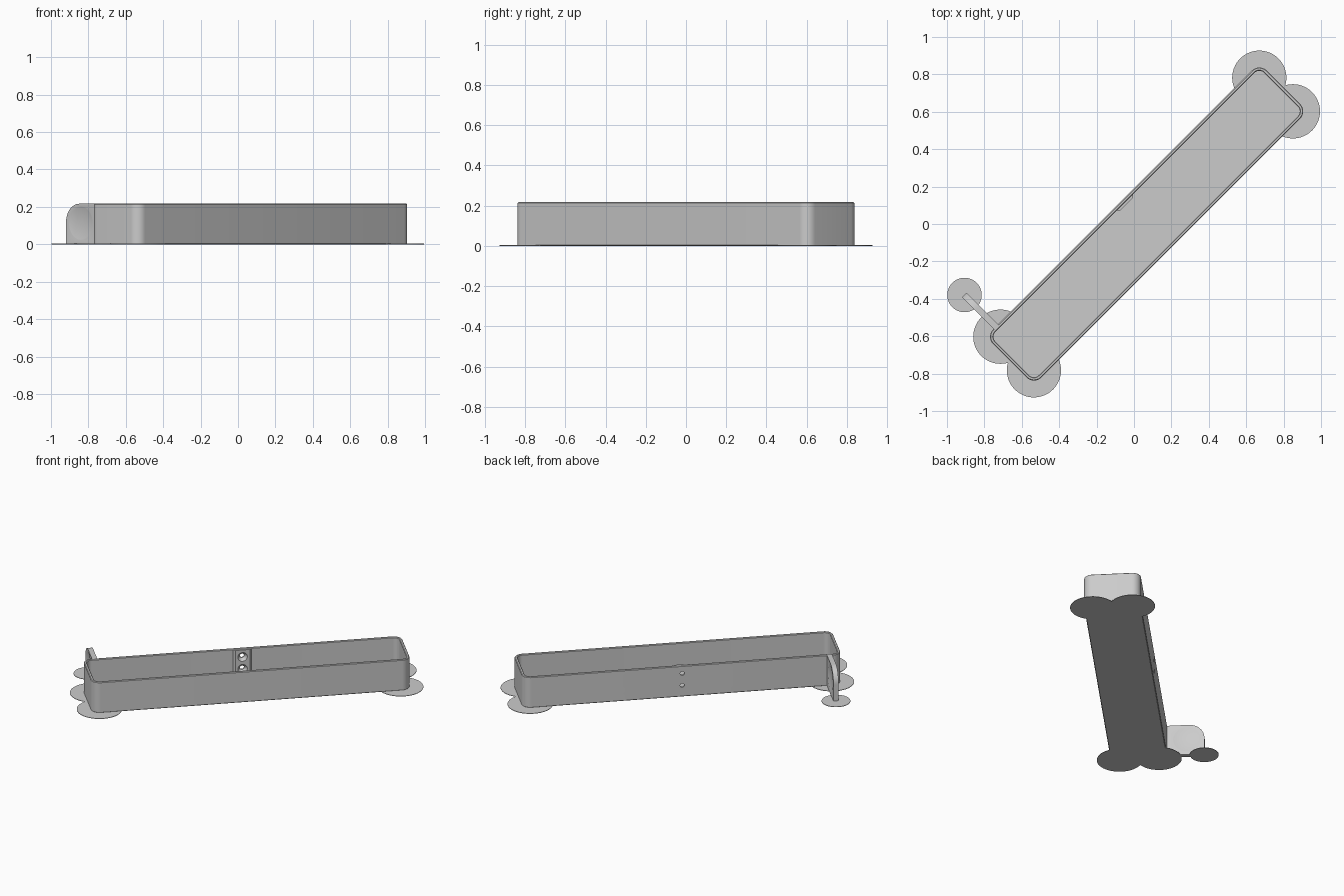
import bpy, bmesh, math
from mathutils import Matrix, Vector

cube = bpy.data.objects.get("Cube")
if cube:
    bpy.data.objects.remove(cube, do_unlink=True)

H = 0.217                    # overall height
U, V, R = 0.979, 0.127, 0.055  # corner centres and corner radius
WALL = 0.018
PLACE = Matrix.Translation((0.0675, 0, 0)) @ Matrix.Rotation(math.radians(45), 4, "Z")

grey = bpy.data.materials.new("plain_grey")
grey.use_nodes = True
grey.diffuse_color = (0.6, 0.6, 0.6, 1)
grey.node_tree.nodes["Principled BSDF"].inputs["Base Color"].default_value = (0.6, 0.6, 0.6, 1)


def finish(name, bm, helper=False):
    bmesh.ops.recalc_face_normals(bm, faces=bm.faces)
    mesh = bpy.data.meshes.new(name)
    bm.to_mesh(mesh)
    bm.free()
    mesh.materials.append(grey)
    ob = bpy.data.objects.new(name, mesh)
    ob.matrix_world = PLACE
    bpy.context.collection.objects.link(ob)
    if helper:
        ob.hide_render = True
        ob.hide_set(True)
    return ob


def stack(bm, loops):
    """Skin a list of equal point loops and cap both ends."""
    rings = [[bm.verts.new(p) for p in loop] for loop in loops]
    for a, b in zip(rings, rings[1:]):
        for i in range(len(a)):
            j = (i + 1) % len(a)
            bm.faces.new((a[i], a[j], b[j], b[i]))
    bm.faces.new(rings[0])
    bm.faces.new(rings[-1])


def rounded_rect(inset, z, steps=10):
    pts = []
    for q, (su, sv) in enumerate(((1, 1), (-1, 1), (-1, -1), (1, -1))):
        for i in range(steps + 1):
            a = math.pi / 2 * (q + i / steps)
            pts.append(Vector((su * U + (R - inset) * math.cos(a),
                               sv * V + (R - inset) * math.sin(a), z)))
    return pts


def cut(ob, cutter):
    mod = ob.modifiers.new("cut", "BOOLEAN")
    mod.object = cutter
    mod.operation = "DIFFERENCE"
    mod.solver = "EXACT"


def smooth(ob):
    bpy.ops.object.select_all(action="DESELECT")
    ob.select_set(True)
    bpy.context.view_layer.objects.active = ob
    for mod in list(ob.modifiers):
        bpy.ops.object.modifier_apply(modifier=mod.name)
    bpy.ops.object.shade_smooth_by_angle(angle=math.radians(30))


# Open tray with thin walls and softened rim
bm = bmesh.new()
c = 0.004
stack(bm, [rounded_rect(i, z) for i, z in (
    (c, 0), (0, c), (0, H - c), (c, H), (WALL - c, H), (WALL, H - c), (WALL, WALL))])
tray = finish("tray", bm)

# Raised screw pad on the inside of the long wall
inner = V + R - WALL
bm = bmesh.new()
pad = ((-0.06, inner + 0.005), (-0.06, inner), (-0.047, inner - 0.014),
       (0.047, inner - 0.014), (0.06, inner), (0.06, inner + 0.005))
stack(bm, [[(u, v, z) for u, v in pad] for z in (WALL - 0.004, H - c)])
screw_pad = finish("screw_pad", bm)

# Two countersunk screw holes
bm = bmesh.new()
for z in (0.08, 0.164):
    stack(bm, [[(r * math.cos(math.tau * i / 32), v, z + r * math.sin(math.tau * i / 32))
                for i in range(32)]
               for r, v in ((0.014, 0.2), (0.014, 0.17), (0.032, inner - 0.015), (0.032, 0.13))])
holes = finish("screw_hole_cutter", bm, True)
cut(tray, holes)
cut(screw_pad, holes)

# Thumb tab at one corner, rounded at its upper outer corner
TU, TIP, T, CR = -0.957, 0.422, 0.034, 0.1
outline = [(V + R - 0.005, 0), (TIP, 0)]
for i in range(13):
    a = math.pi / 2 * i / 12
    outline.append((TIP - CR + CR * math.cos(a), H - CR + CR * math.sin(a)))
outline.append((V + R - 0.005, H))
bm = bmesh.new()
stack(bm, [[(TU + s * T / 2, v, z) for v, z in outline] for s in (-1, 1)])
tab = finish("thumb_tab", bm)

# Shallow round dimple on each side of the tab
bm = bmesh.new()
rad, depth = 0.09, 0.009
ball = (rad ** 2 + depth ** 2) / (2 * depth)
for s in (-1, 1):
    loops = []
    for k in range(1, 9):
        a = 1.3 * math.asin(rad / ball) * k / 8
        loops.append([(TU + s * (T / 2 - depth + ball * (1 - math.cos(a))),
                       0.31 + ball * math.sin(a) * math.cos(math.tau * i / 40),
                       0.113 + ball * math.sin(a) * math.sin(math.tau * i / 40))
                      for i in range(40)])
    stack(bm, loops)
dimples = finish("dimple_cutter", bm, True)
cut(tab, dimples)

# Thin round pads under the corners and the tab tip
discs = []
feet = [(u, v, 0.145) for u in (-U, U) for v in (-V, V)] + [(TU, 0.42, 0.092)]
for n, (u, v, r) in enumerate(feet):
    bm = bmesh.new()
    bmesh.ops.create_cone(bm, cap_ends=True, segments=64, radius1=r, radius2=r, depth=0.003,
                          matrix=Matrix.Translation((u, v, 0.0015)))
    discs.append(finish("corner_disc_%d" % (n + 1) if n < 4 else "tab_disc", bm))

for ob in [tray, screw_pad, tab] + discs:
    smooth(ob)
